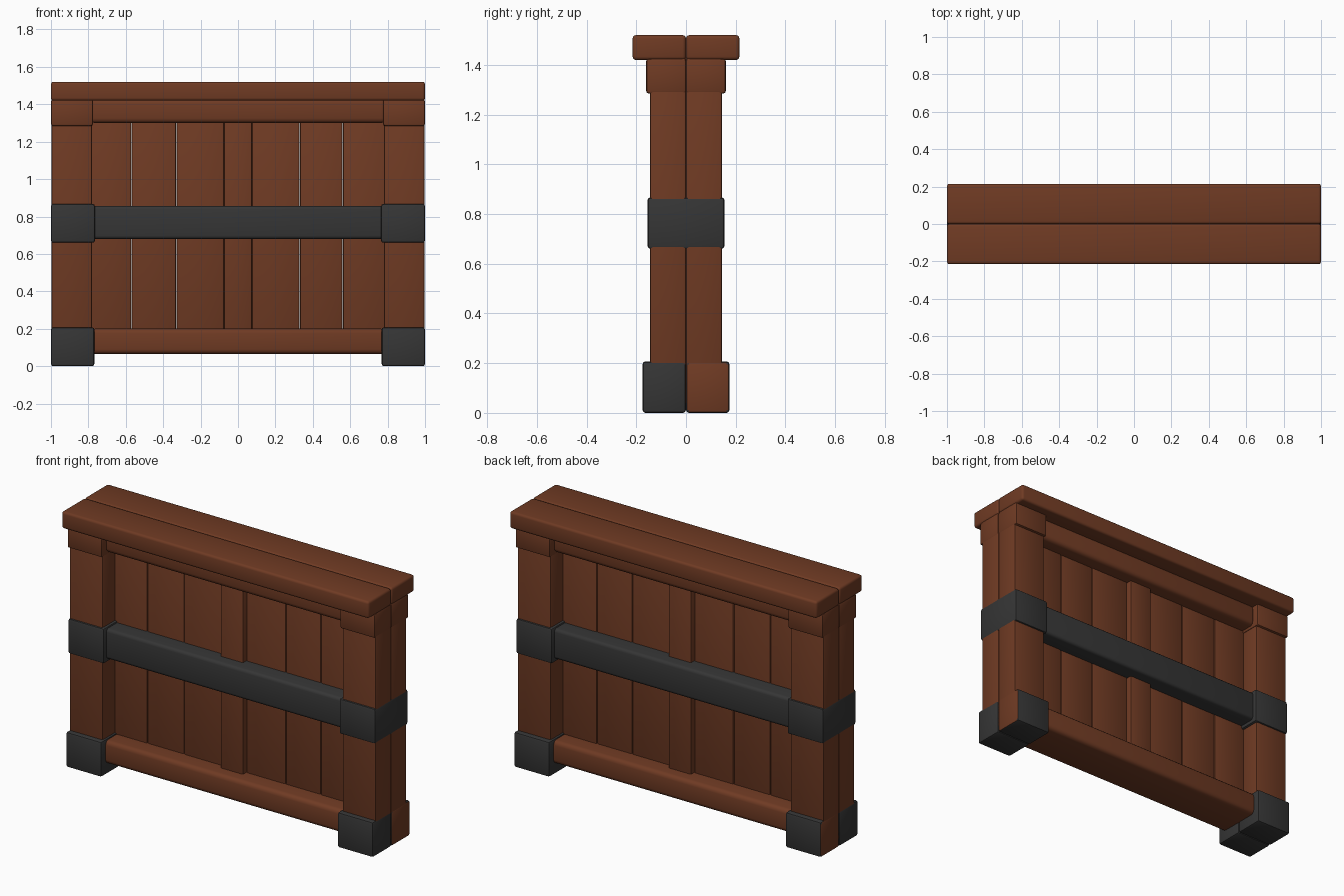
import bpy
import random

if "Cube" in bpy.data.objects:
    bpy.data.objects.remove(bpy.data.objects["Cube"])

random.seed(4)


def make_material(name, rgb):
    mat = bpy.data.materials.new(name)
    mat.diffuse_color = (*rgb, 1.0)
    mat.use_nodes = True
    mat.node_tree.nodes["Principled BSDF"].inputs["Base Color"].default_value = mat.diffuse_color
    return mat


WOOD = make_material("reddish brown wood", (0.16, 0.043, 0.017))
IRON = make_material("dark iron", (0.036, 0.036, 0.036))


def block(name, x, y, z, mat, bevel=0.012, segments=2):
    """Bevelled box from (min, max) ranges on each axis."""
    (x0, x1), (y0, y1), (z0, z1) = sorted(x), sorted(y), sorted(z)
    bpy.ops.mesh.primitive_cube_add(
        size=1, location=((x0 + x1) / 2, (y0 + y1) / 2, (z0 + z1) / 2))
    ob = bpy.context.object
    ob.name = name
    ob.scale = (x1 - x0, y1 - y0, z1 - z0)
    bpy.ops.object.transform_apply(location=False, rotation=False, scale=True)
    ob.data.materials.append(mat)
    mod = ob.modifiers.new("soft edges", 'BEVEL')
    mod.width = bevel
    mod.segments = segments
    bpy.ops.object.modifier_apply(modifier=mod.name)
    bpy.ops.object.shade_smooth_by_angle()
    return ob


# Wall planks, the narrow middle one standing proud
edges = [-0.79, -0.57, -0.33, -0.075, 0.075, 0.33, 0.56, 0.79]
for i, (a, b) in enumerate(zip(edges, edges[1:])):
    depth = 0.06 if i == 3 else 0.032 + random.uniform(-0.004, 0.004)
    block(f"plank_{i + 1}", (a + 0.001, b - 0.001), (-depth, depth),
          (0.12, 1.40), WOOD, 0.008)

# Rails and iron bar across the wall
block("bottom_rail", (-0.79, 0.79), (-0.135, 0.135), (0.065, 0.20), WOOD, 0.025, 3)
block("upper_rail", (-0.79, 0.79), (-0.12, 0.12), (1.30, 1.43), WOOD, 0.025, 3)
block("iron_bar", (-0.79, 0.79), (-0.13, 0.13), (0.68, 0.857), IRON, 0.018, 3)

for side, s in (("front", -1), ("back", 1)):
    # Top boards, one per side of the wall
    block(f"{side}_top_board", (-1, 1), (0, s * 0.215), (1.42, 1.52), WOOD, 0.014, 3)

    for end, e in (("left", -1), ("right", 1)):
        # Post halves with their capitals
        block(f"{side}_{end}_post", (e * 0.78, e * 0.998), (0, s * 0.145),
              (0.03, 1.43), WOOD, 0.010)
        block(f"{side}_{end}_capital", (e * 0.775, e), (0, s * 0.16),
              (1.285, 1.425), WOOD, 0.010)
        # Iron shoes; the back ones have a bare wooden outer end
        shoe = block(f"{side}_{end}_shoe", (e * 0.768, e), (0, s * 0.175),
                     (0, 0.207), IRON, 0.012)
        if s > 0:
            shoe.data.materials.append(WOOD)
            for f in shoe.data.polygons:
                f.material_index = int(f.normal.x * e > 0.9)

# Iron bands round the posts
for end, e in (("left", -1), ("right", 1)):
    block(f"{end}_iron_band", (e * 0.765, e), (-0.155, 0.155), (0.66, 0.867), IRON, 0.012)
